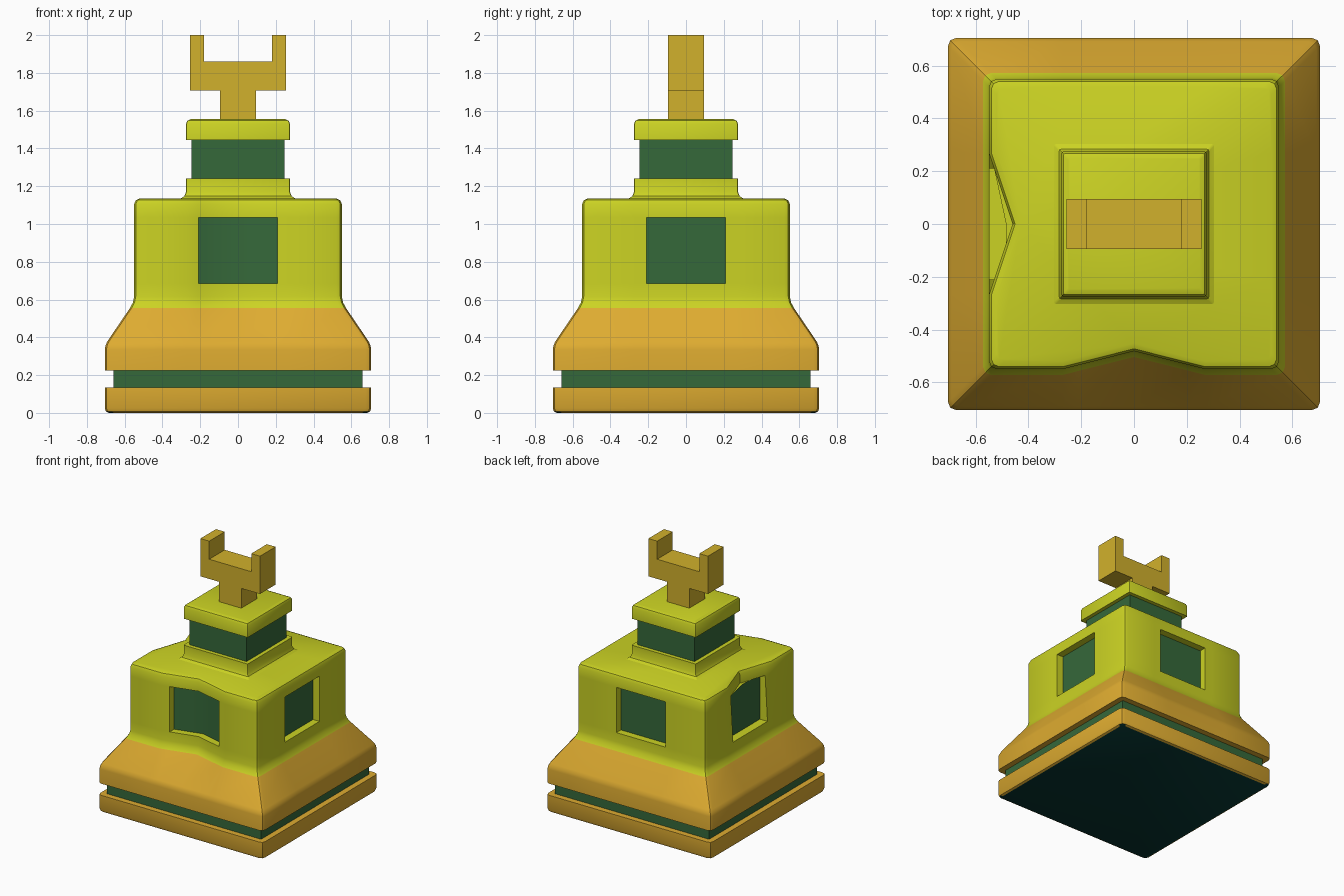
import bpy, bmesh, math
from mathutils import Vector

if "Cube" in bpy.data.objects:
    bpy.data.objects.remove(bpy.data.objects["Cube"])


def mat(name, rgb):
    m = bpy.data.materials.new(name)
    m.diffuse_color = (*rgb, 1)
    m.use_nodes = True
    m.node_tree.nodes["Principled BSDF"].inputs["Base Color"].default_value = m.diffuse_color
    return m


ORANGE = mat("orange", (0.73, 0.41, 0.03))
LIME = mat("lime yellow", (0.60, 0.65, 0.017))
GREEN = mat("dark green", (0.036, 0.14, 0.042))
GOLD = mat("gold", (0.64, 0.44, 0.025))
TEAL = mat("deep teal", (0.002, 0.04, 0.035))


def finish(name, bm, mats):
    me = bpy.data.meshes.new(name)
    bm.to_mesh(me)
    bm.free()
    ob = bpy.data.objects.new(name, me)
    bpy.context.collection.objects.link(ob)
    for m in mats:
        me.materials.append(m)
    bpy.ops.object.select_all(action='DESELECT')
    ob.select_set(True)
    bpy.context.view_layer.objects.active = ob
    bpy.ops.object.shade_smooth_by_angle(angle=math.radians(32))
    return ob


def turn(p, k):
    # quarter turns: 0 front, 1 right, 2 back, 3 left
    x, y = p
    for _ in range(k):
        x, y = -y, x
    return x, y


def loft(levels, r=0.03, inner=(), shift=None):
    """Stack of rounded squares; levels are (half width, z)."""
    bm = bmesh.new()
    rings = []
    for h, z in levels:
        ring = []
        for k in range(4):
            for t in [-(h - r), *inner, h - r]:
                d = shift(k, t, z) if shift else 0
                ring.append(bm.verts.new((*turn((t, -h + d), k), z)))
            c = h - 0.29 * r
            ring.append(bm.verts.new((*turn((c, -c), k), z)))
        rings.append(ring)
    n = len(rings[0])
    for a, b in zip(rings, rings[1:]):
        for i in range(n):
            j = (i + 1) % n
            bm.faces.new((a[i], a[j], b[j], b[i]))
    bm.faces.new(rings[-1])
    bm.faces.new(rings[0][::-1])
    return bm


def box(name, half, z0, z1, m):
    bm = bmesh.new()
    bmesh.ops.create_cube(bm, size=1)
    for v in bm.verts:
        v.co = (v.co.x * 2 * half, v.co.y * 2 * half, z0 + (v.co.z + .5) * (z1 - z0))
    return finish(name, bm, [m])


# Bottom slab with teal underside
bm = loft([(.685, 0), (.699, .008), (.705, .025), (.705, .135)])
for f in bm.faces:
    f.normal_update()
    f.material_index = 1 if f.normal.z < -.9 else 0
finish("bottom_slab", bm, [ORANGE, TEAL])

# Groove core
box("groove_core", .66, .12, .24, GREEN)


# Main body: orange skirt, lime housing, creased front and left walls
def crease(k, t, z):
    w = max(0, 1 - abs(t) / .27)
    if k == 0 and z > .5:
        return .068 * w
    if k == 3:
        return .09 * w * min(1, max(0, (z - .685) / .35))
    return 0


body = [(.705, .225), (.705, .335), (.702, .355), (.692, .378), (.572, .555),
        (.556, .585), (.55, .615), (.55, .685), (.55, 1.035), (.55, 1.105),
        (.541, 1.126), (.52, 1.135)]
bm = loft(body, inner=(-.27, -.21, 0, .21, .27), shift=crease)
for f in bm.faces:
    f.material_index = 0 if f.calc_center_median().z < .56 else 1

# Recessed windows, one on each wall
for k in range(4):
    back = []
    for f in bm.faces:
        c = f.calc_center_median()
        t, y = turn((c.x, c.y), (4 - k) % 4)
        if .7 < c.z < 1.0 and abs(t) < .2 and y < 0:
            back.append(f)
    res = bmesh.ops.extrude_face_region(bm, geom=back)["geom"]
    leftover = [f for f in back if f.is_valid]
    if leftover:
        bmesh.ops.delete(bm, geom=leftover, context='FACES_ONLY')
    inward = Vector((*turn((0, .055), k), 0))
    for g in res:
        if isinstance(g, bmesh.types.BMVert):
            g.co += inward
            if k == 3:
                g.co.x = -.485
        elif isinstance(g, bmesh.types.BMFace):
            g.material_index = 2
finish("body", bm, [ORANGE, LIME, GREEN])

# Neck: flared foot, green band, rounded cap
finish("neck_foot", loft([(.305, 1.134), (.284, 1.147), (.275, 1.17), (.275, 1.24)], r=.008), [LIME])
box("neck_band", .245, 1.23, 1.45, GREEN)
finish("neck_cap", loft([(.275, 1.445), (.275, 1.53), (.268, 1.547), (.25, 1.555)], r=.008), [LIME])

# Forked yoke from a mirrored outline
half = [(.095, 1.55), (.095, 1.708), (.255, 1.708), (.255, 2), (.18, 2), (.18, 1.86)]
outline = half + [(-x, z) for x, z in reversed(half)]
bm = bmesh.new()
face = bm.faces.new([bm.verts.new((x, -.095, z)) for x, z in outline])
ext = bmesh.ops.extrude_face_region(bm, geom=[face], use_keep_orig=True)["geom"]
for g in ext:
    if isinstance(g, bmesh.types.BMVert):
        g.co.y = .095
bmesh.ops.recalc_face_normals(bm, faces=bm.faces)
finish("yoke", bm, [GOLD])
